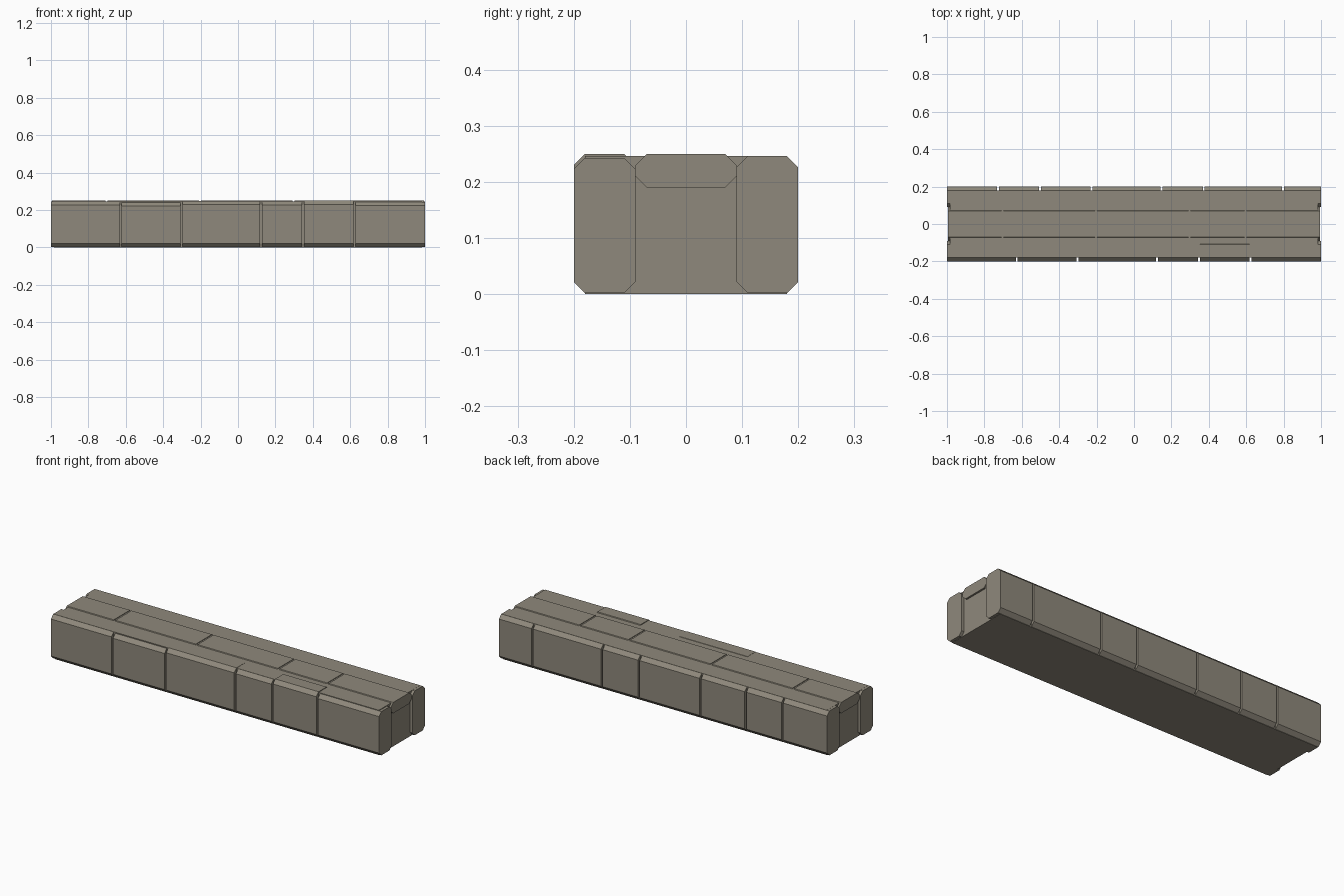
import bpy, bmesh

if "Cube" in bpy.data.objects:
    bpy.data.objects.remove(bpy.data.objects["Cube"])

stone = bpy.data.materials.new("warm grey stone")
stone.diffuse_color = (0.275, 0.25, 0.20, 1)
stone.use_nodes = True
stone.node_tree.nodes["Principled BSDF"].inputs["Base Color"].default_value = stone.diffuse_color
GAP = 0.01


def block(name, x0, x1, y0, y1, z0, z1, c=0.0):
    """Bar along x with its long edges cut by c."""
    if c:
        prof = [(y0 + c, z0), (y1 - c, z0), (y1, z0 + c), (y1, z1 - c),
                (y1 - c, z1), (y0 + c, z1), (y0, z1 - c), (y0, z0 + c)]
    else:
        prof = [(y0, z0), (y1, z0), (y1, z1), (y0, z1)]
    bm = bmesh.new()
    a = [bm.verts.new((x0, y, z)) for y, z in prof]
    b = [bm.verts.new((x1, y, z)) for y, z in prof]
    bm.faces.new(a)
    bm.faces.new(b[::-1])
    n = len(prof)
    for i in range(n):
        j = (i + 1) % n
        bm.faces.new((a[i], b[i], b[j], a[j]))
    bmesh.ops.recalc_face_normals(bm, faces=bm.faces)
    me = bpy.data.meshes.new(name)
    bm.to_mesh(me)
    bm.free()
    me.materials.append(stone)
    ob = bpy.data.objects.new(name, me)
    bpy.context.collection.objects.link(ob)


def course(name, end, joints, y0, y1, z0, tops, c):
    """Row of stones separated by narrow joints."""
    xs = [-end - GAP / 2] + joints + [end + GAP / 2]
    for i, top in enumerate(tops):
        block(f"{name}_{i + 1}", xs[i] + GAP / 2, xs[i + 1] - GAP / 2, y0, y1, z0, top, c)


# Wall core filling the joints
block("wall_core", -0.985, 0.985, -0.18, 0.18, 0, 0.2465)

# Front and back facing stones, slightly different heights
course("front_stone", 1.0, [-0.627, -0.303, 0.122, 0.348, 0.622], -0.2, -0.09, 0.002,
       [0.246, 0.241, 0.248, 0.246, 0.25, 0.243], 0.02)
course("back_stone", 1.0, [-0.727, -0.503, -0.227, 0.147, 0.373, 0.797], 0.09, 0.2, 0.002,
       [0.246] * 7, 0.02)

# Cap stones along the top
course("cap_stone", 0.995, [-0.703, -0.203, 0.297, 0.597], -0.09, 0.09, 0.19,
       [0.25] * 5, 0.02)
